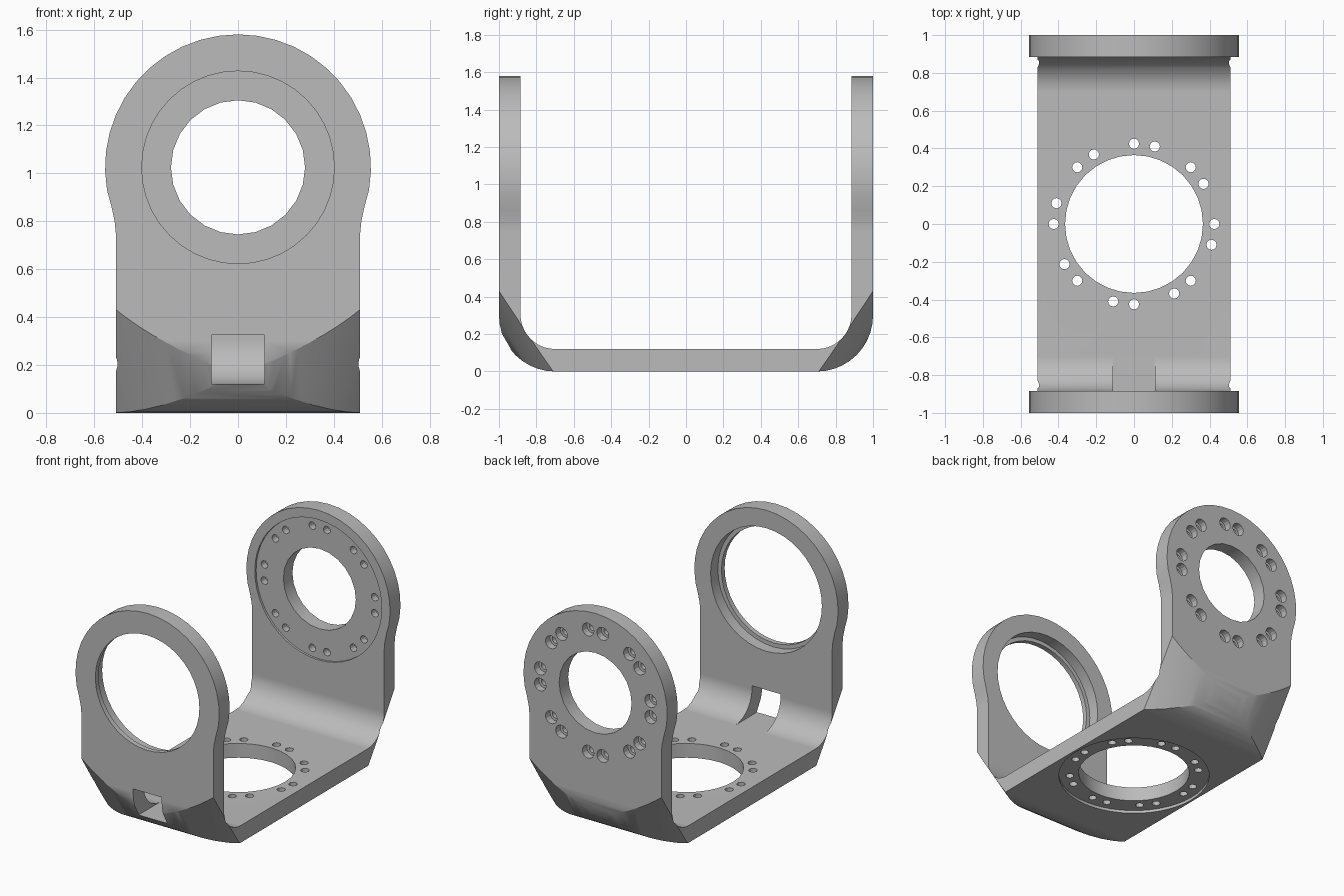
import bpy, bmesh
from math import sin, cos, pi, radians
from mathutils import Matrix

if "Cube" in bpy.data.objects:
    bpy.data.objects.remove(bpy.data.objects["Cube"])

EAR_Z = 1.025
ALONG_Y = Matrix.Rotation(-pi / 2, 4, 'X')   # turns local z into +y


def finish(bm, name):
    bmesh.ops.recalc_face_normals(bm, faces=bm.faces)
    mesh = bpy.data.meshes.new(name)
    bm.to_mesh(mesh)
    bm.free()
    ob = bpy.data.objects.new(name, mesh)
    bpy.context.collection.objects.link(ob)
    return ob


def prism(name, points, axis, half):
    """Closed outline extruded symmetrically along x or y."""
    bm = bmesh.new()
    place = (lambda a, b: (-half, a, b)) if axis == 'X' else (lambda a, b: (a, -half, b))
    face = bm.faces.new([bm.verts.new(place(a, b)) for a, b in points])
    new = bmesh.ops.extrude_face_region(bm, geom=[face])["geom"]
    move = (2 * half, 0, 0) if axis == 'X' else (0, 2 * half, 0)
    bmesh.ops.translate(bm, vec=move, verts=[v for v in new if isinstance(v, bmesh.types.BMVert)])
    return finish(bm, name)


def lathe(name, profile, sides, matrix):
    """Capped turned solid from (radius, height) pairs."""
    bm = bmesh.new()
    rings = [[bm.verts.new((r * cos(2 * pi * i / sides), r * sin(2 * pi * i / sides), h))
              for i in range(sides)] for r, h in profile]
    for low, high in zip(rings, rings[1:]):
        for i in range(sides):
            j = (i + 1) % sides
            bm.faces.new((low[i], low[j], high[j], high[i]))
    bm.faces.new(rings[0])
    bm.faces.new(rings[-1])
    bm.transform(matrix)
    return finish(bm, name)


def arc(cx, cy, r, start, end, n):
    angles = [radians(start + (end - start) * i / n) for i in range(n + 1)]
    return [(cx + r * cos(a), cy + r * sin(a)) for a in angles]


# U-shaped strap with rounded corners
outer = arc(0.7, 0.3, 0.3, -90, 0, 10) + [(1, 1.7)]
inner = [(0.885, 1.7)] + arc(0.7, 0.305, 0.185, 0, -90, 10)
half = outer + inner
bracket = prism("yoke_bracket", half + [(-y, z) for y, z in reversed(half)], 'X', 0.7)

helpers = []


def boolean(helper, operation='DIFFERENCE'):
    helper.hide_render = True
    helpers.append(helper)
    mod = bracket.modifiers.new(helper.name, 'BOOLEAN')
    mod.operation, mod.solver, mod.object = operation, 'EXACT', helper


# Round ears that neck down into the straight strap
neck = [(0.51, -0.2), (0.51, 0.75), (0.515, 0.8), (0.529, 0.865)]
outline = neck + arc(0, EAR_Z, 0.555, -10, 190, 24) + [(-x, z) for x, z in reversed(neck)]
boolean(prism("ear_outline", outline, 'Y', 1.2), 'INTERSECT')

# Conical trim of the lower corners
cone = [(0.874 + 0.577 * z, z) for z in (-0.1, 2)]
boolean(lathe("corner_cone", cone, 128, Matrix()), 'INTERSECT')

# Base opening, shallow seat underneath, bolt circle
boolean(lathe("base_seat", [(0.495, -0.1), (0.495, 0.02)], 48, Matrix()))
boolean(lathe("base_hole", [(0.365, -0.1), (0.365, 0.2)], 32, Matrix()))
for k in range(8):
    for offset in (0, 30):
        a = radians(45 * k + offset)
        spot = Matrix.Translation((0.425 * cos(a), 0.425 * sin(a), 0))
        boolean(lathe("base_bolt_hole", [(0.027, -0.1), (0.027, 0.2)], 12, spot))

# Front ear: bearing hole with a thin outer lip
ear_axis = Matrix.Translation((0, 0, EAR_Z)) @ ALONG_Y
boolean(lathe("bearing_hole", [(0.402, -1.1), (0.402, -0.965), (0.43, -0.965), (0.43, -0.8)],
              40, ear_axis))

# Back ear: shaft hole, inner seat, counterbored bolt circle
boolean(lathe("motor_seat", [(0.49, 0.8), (0.49, 0.9)], 48, ear_axis))
boolean(lathe("shaft_hole", [(0.28, 0.8), (0.28, 1.1)], 24, ear_axis))
for k in range(8):
    for offset in (-7.5, 7.5):
        a = radians(45 * k + offset)
        spot = Matrix.Translation((0.43 * cos(a), 0, EAR_Z + 0.43 * sin(a))) @ ALONG_Y
        boolean(lathe("ear_bolt_hole", [(0.026, 0.8), (0.026, 0.95), (0.045, 0.95), (0.045, 1.1)],
                      14, spot))

# Cable slot through the front corner
boolean(prism("cable_slot", [(-0.11, 0.12), (0.11, 0.12), (0.11, 0.325), (-0.11, 0.325)], 'Y', 0.2))
helpers[-1].location.y = -0.88

# Bake the cuts and drop the helpers
bpy.context.view_layer.update()
graph = bpy.context.evaluated_depsgraph_get()
result = bpy.data.meshes.new_from_object(bracket.evaluated_get(graph))
bracket.modifiers.clear()
bracket.data = result
for helper in helpers:
    bpy.data.objects.remove(helper)

# Grey metal
metal = bpy.data.materials.new("grey_metal")
metal.use_nodes = True
grey = (0.5, 0.5, 0.5, 1)
metal.diffuse_color = grey
metal.node_tree.nodes["Principled BSDF"].inputs["Base Color"].default_value = grey
result.materials.clear()
result.materials.append(metal)

bpy.ops.object.select_all(action='DESELECT')
bracket.select_set(True)
bpy.context.view_layer.objects.active = bracket
bpy.ops.object.shade_smooth_by_angle(angle=radians(25))
weighted = bracket.modifiers.new("clean_shading", 'WEIGHTED_NORMAL')
weighted.keep_sharp = True
